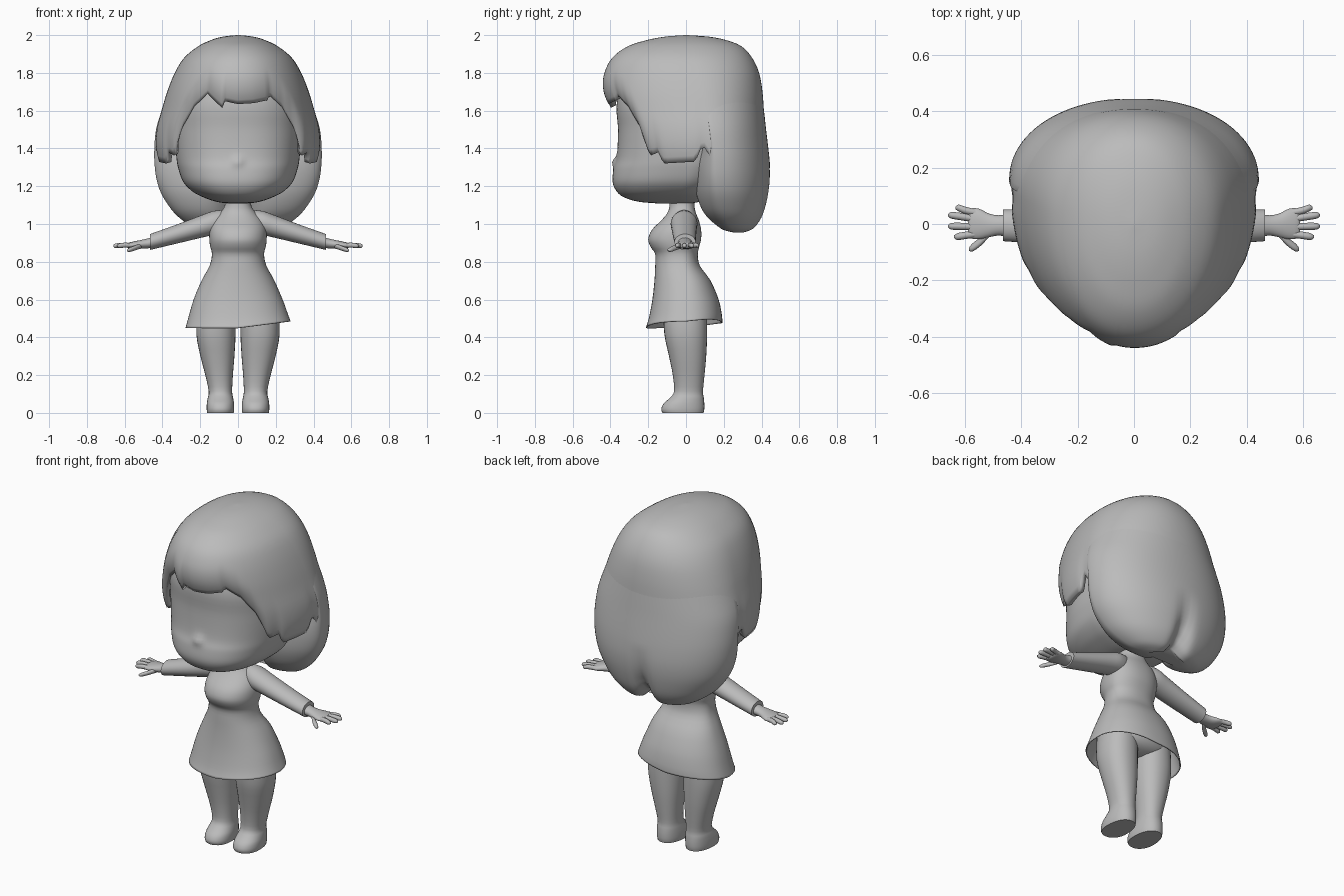
import bpy, math
from mathutils import Vector

grey = bpy.data.materials.new("plain_grey")
grey.diffuse_color = (0.5, 0.5, 0.5, 1)


def sample(rows, t):
    """Smooth Catmull-Rom interpolation through a table of rows."""
    m = len(rows) - 1
    t = max(0, min(m, t))
    i = min(int(t), m - 1)
    u = t - i
    a, b, c, d = (rows[max(0, min(m, k))] for k in (i - 1, i, i + 1, i + 2))
    return [q + .5 * u * (r - p + u * (2 * p - 5 * q + 4 * r - s + u * (3 * (q - r) + s - p)))
            for p, q, r, s in zip(a, b, c, d)]


def section(row, phi, e):
    """Point on a rounded section; phi = 0 faces front, 90 degrees faces +x."""
    z, cx, hw, yf, yc, yb = row
    s, c = math.sin(phi), math.cos(phi)
    s, c = (math.copysign(abs(v) ** (2 / e), v) for v in (s, c))
    return (cx + hw * s, yc - c * ((yc - yf) if c > 0 else (yb - yc)), z)


def make(name, rings, cap_start=True, cap_end=True, mirror=False, angle=50, thick=0):
    n = len(rings[0])
    verts = [p for r in rings for p in r]
    faces = [(j * n + i, j * n + (i + 1) % n, (j + 1) * n + (i + 1) % n, (j + 1) * n + i)
             for j in range(len(rings) - 1) for i in range(n)]
    if cap_start:
        faces.append(tuple(range(n))[::-1])
    if cap_end:
        faces.append(tuple(range((len(rings) - 1) * n, len(rings) * n)))
    me = bpy.data.meshes.new(name)
    me.from_pydata(verts, [], faces)
    me.materials.append(grey)
    ob = bpy.data.objects.new(name, me)
    bpy.context.collection.objects.link(ob)
    bpy.ops.object.select_all(action='DESELECT')
    ob.select_set(True)
    bpy.context.view_layer.objects.active = ob
    bpy.ops.object.shade_smooth_by_angle(angle=math.radians(angle))
    if thick:
        so = ob.modifiers.new("thickness", 'SOLIDIFY')
        so.thickness, so.offset = thick, -1
    if mirror:
        ob.modifiers.new("mirror", 'MIRROR')
    return ob


def loft(name, rows, e=2, n=40, sub=3, **kw):
    """Stack of sections: rows of z, centre x, half width, front y, mid y, back y."""
    steps = (len(rows) - 1) * sub
    rings = [[section(sample(rows, k / sub), 2 * math.pi * i / n, e) for i in range(n)]
             for k in range(steps + 1)]
    return make(name, rings, **kw)


def tube(name, pts, n=16, sub=3):
    """Limb with rows of x, y, z, radius in y, radius in z; mirrored across x."""
    rings = []
    for k in range((len(pts) - 1) * sub + 1):
        x, y, z, ry, rz = sample(pts, k / sub)
        rings.append([(x, y + ry * math.cos(a), z + rz * math.sin(a))
                      for a in (2 * math.pi * i / n for i in range(n))])
    return make(name, rings, mirror=True)


# Head with flat face, and a faint nose raised from it
head = loft("head", [
    (1.108, 0, .05, -.14, -.06, .02), (1.118, 0, .115, -.25, -.06, .07),
    (1.14, 0, .18, -.325, -.05, .11), (1.17, 0, .238, -.365, -.04, .14),
    (1.22, 0, .288, -.388, -.02, .17), (1.29, 0, .315, -.384, 0, .2),
    (1.36, 0, .327, -.366, 0, .23), (1.5, 0, .335, -.36, 0, .26),
    (1.65, 0, .33, -.365, 0, .27), (1.8, 0, .26, -.3, 0, .24),
    (1.9, 0, .1, -.1, 0, .1)], e=2.4, n=160, sub=5)
for v in head.data.vertices:
    if v.co.y < -.3:
        v.co.y -= .018 * math.exp(-(v.co.x / .03) ** 2 - ((v.co.z - 1.33) / .025) ** 2)

# Hair cap: smooth dome trimmed along a lower edge given by angle from the front
dome = [(2.0, 0, .004, -.005, 0, .005), (1.992, 0, .08, -.11, .01, .12),
        (1.973, 0, .145, -.21, .02, .215), (1.94, 0, .212, -.31, .03, .295),
        (1.88, 0, .285, -.39, .04, .35), (1.8, 0, .335, -.432, .06, .387),
        (1.7, 0, .375, -.45, .08, .405), (1.6, 0, .405, -.445, .1, .412),
        (1.5, 0, .433, -.435, .12, .418), (1.4, 0, .442, -.42, .12, .422),
        (1.3, 0, .428, -.4, .12, .41), (1.2, 0, .4, -.38, .12, .39),
        (1.1, 0, .34, -.34, .12, .35)]
edge = [(-180, 1.3), (-100, 1.3), (-92, 1.34), (-87, 1.42), (-83, 1.33), (-63, 1.32),
        (-60, 1.38), (-53, 1.36), (-46, 1.52), (-38, 1.62), (-26, 1.69), (-12, 1.615),
        (-10, 1.65), (0, 1.635), (12, 1.64), (24, 1.655), (27, 1.68), (38, 1.62),
        (46, 1.52), (53, 1.36), (60, 1.38), (63, 1.32), (83, 1.33), (87, 1.42),
        (92, 1.34), (100, 1.3), (180, 1.3)]


def edge_index(deg):
    """Position in the dome table where the hair stops at this angle."""
    for (a, za), (b, zb) in zip(edge, edge[1:]):
        if deg <= b:
            z = za + (zb - za) * (deg - a) / (b - a)
            break
    for k in range(len(dome) - 1):
        if dome[k + 1][0] <= z:
            return k + (dome[k][0] - z) / (dome[k][0] - dome[k + 1][0])
    return len(dome) - 1


N, R = 180, 30
rings = []
for j in range(R, -1, -1):
    ring = []
    for i in range(N):
        deg = -180 + 360 * i / N
        x, y, z = section(sample(dome, edge_index(deg) * j / R), math.radians(deg), 2.1)
        curl = .012 + .026 * max(0, min(1, (65 - abs(deg)) / 20))
        tuck = (max(0, j / R - .75) / .25) ** 2 * curl
        d = Vector((x, y - .1, 0)).normalized() * tuck
        ring.append((x - d.x, y - d.y, z))
    rings.append(ring)
make("hair_cap", rings, cap_start=False, thick=.03, angle=60)

# Full back hair that blends into the cap and parts into two lobes at the bottom
back_hair = loft("back_hair", [
    (.955, 0, .13, .24, .27, .32), (.968, 0, .2, .19, .25, .355), (.99, 0, .25, .15, .23, .38),
    (1.03, 0, .307, .1, .21, .405), (1.08, 0, .355, .065, .19, .423),
    (1.16, 0, .406, .04, .175, .44), (1.24, 0, .432, .035, .165, .447),
    (1.32, 0, .442, .04, .16, .444), (1.4, 0, .443, .065, .15, .436),
    (1.5, 0, .434, .09, .13, .424), (1.6, 0, .404, .1, .11, .413),
    (1.7, 0, .368, .08, .09, .4), (1.8, 0, .32, .06, .07, .375)],
    e=2.1, n=96, angle=70)
for v in back_hair.data.vertices:
    x, y, z = v.co
    low = max(0, min(1, (1.32 - z) / .25))
    part = math.exp(-(x / .045) ** 2) * low
    v.co.z += .06 * part * max(0, min(1, (1.2 - z) / .2))
    if y > .24:
        v.co.y -= .03 * part
    elif y < .2:
        v.co.y += .11 * math.exp(-(x / .1) ** 2) * low * (.2 - y) / .16

# Dress, bust and neck in one profile, with an uneven hem
dress = loft("dress", [
    (.45, 0, .278, -.213, 0, .192), (.5, 0, .264, -.197, 0, .19), (.6, 0, .235, -.178, 0, .172),
    (.7, 0, .193, -.167, 0, .13), (.78, 0, .15, -.163, -.02, .073),
    (.84, 0, .138, -.163, -.03, .063), (.88, 0, .147, -.188, -.03, .07),
    (.92, 0, .152, -.2, -.03, .08), (.97, 0, .15, -.18, -.02, .08),
    (1.02, 0, .132, -.13, -.01, .068), (1.06, 0, .095, -.098, -.015, .052),
    (1.1, 0, .07, -.087, -.02, .045), (1.18, 0, .068, -.085, -.02, .045)],
    e=2.2, n=64, cap_start=False, thick=.006)
for v in dress.data.vertices:
    lift = .035 * max(0, v.co.x) / .275 + .025 * max(0, v.co.y) / .19
    v.co.z += lift * max(0, min(1, (.62 - v.co.z) / .17))

# Hips hidden under the skirt
loft("hips", [(.465, 0, .05, -.05, 0, .05), (.485, 0, .17, -.11, 0, .1),
              (.53, 0, .215, -.14, 0, .13), (.62, 0, .2, -.14, 0, .13),
              (.72, 0, .15, -.12, 0, .1)], n=40)

# Legs running down into flat-soled feet
loft("leg", [
    (0, .093, .07, -.125, -.03, .093), (.02, .093, .073, -.131, -.03, .097),
    (.05, .093, .072, -.118, -.02, .097), (.08, .093, .067, -.085, 0, .094),
    (.115, .093, .062, -.063, .01, .09), (.2, .1, .073, -.07, .015, .098),
    (.3, .109, .09, -.09, .01, .107), (.42, .117, .104, -.115, 0, .112),
    (.56, .115, .1, -.12, 0, .11)], e=2.2, n=32, mirror=True)

# Sleeves, wrists and palms
tube("sleeve", [(.06, -.01, 1.01, .05, .065), (.13, -.01, 1.005, .07, .064),
                (.2, -.01, .985, .068, .059), (.33, -.008, .945, .062, .05),
                (.465, -.005, .905, .056, .042)], n=28)
tube("hand", [(.44, -.005, .905, .042, .03), (.48, -.005, .897, .036, .026),
              (.515, -.005, .892, .042, .023), (.55, 0, .888, .054, .02),
              (.58, .002, .886, .053, .015), (.59, .002, .886, .04, .008)], n=24)

# Fingers as (root y, tip x, tip y), then the lower thumb
for i, (y0, tx, ty) in enumerate([(.04, .635, .057), (.017, .66, .031),
                                  (-.01, .66, -.008), (-.036, .64, -.045)]):
    tube(f"finger_{i + 1}", [(.56, y0, .887, .012, .012), (.6, (y0 + ty) / 2, .888, .013, .013),
                             (tx - .012, ty, .885, .012, .012), (tx, ty, .884, .004, .004)], n=12)
tube("thumb", [(.51, -.025, .886, .016, .014), (.545, -.062, .873, .016, .013),
               (.575, -.084, .863, .014, .011), (.587, -.09, .86, .004, .004)], n=12)
